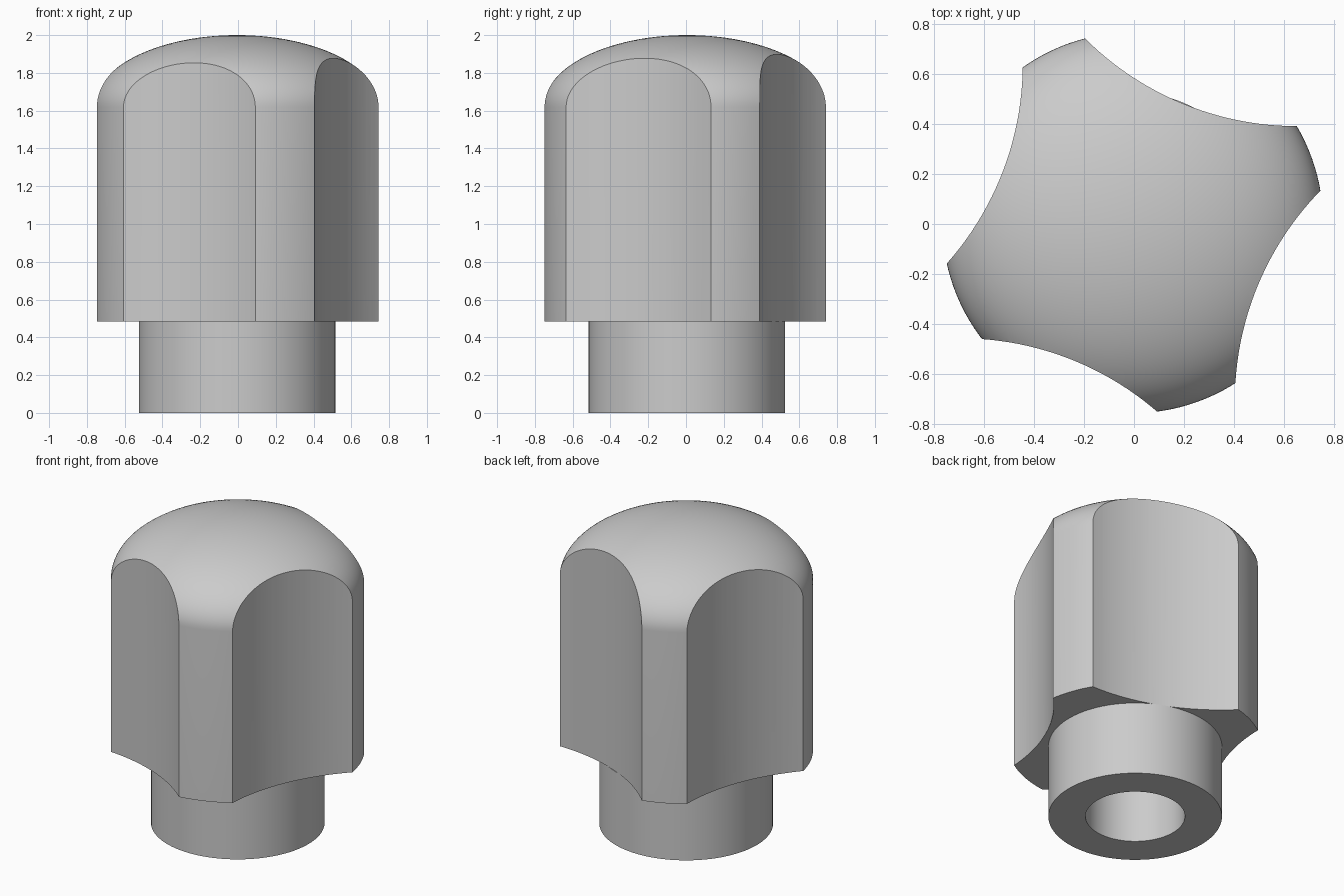
import bpy, bmesh, math
from mathutils import Matrix, Vector

cube = bpy.data.objects.get("Cube")
if cube:
    bpy.data.objects.remove(cube, do_unlink=True)

CENTRE = Vector((-0.005, 0.005, 0))
HEAD_R, COLLAR_R, BORE_R = 0.76, 0.52, 0.298
HEAD_Z, DOME_Z, TOP_Z, BORE_TOP = 0.485, 1.618, 2.0, 1.0
SCALLOP_R, SCALLOP_DIST = 1.2, 1.757
SCALLOP_ANGLE = math.radians(67.5)
SEGMENTS = 128

grey = bpy.data.materials.new("plain grey")
grey.use_nodes = True
colour = (0.6, 0.6, 0.6, 1)
grey.diffuse_color = colour
grey.node_tree.nodes["Principled BSDF"].inputs["Base Color"].default_value = colour


def add_object(name, bm):
    bmesh.ops.recalc_face_normals(bm, faces=bm.faces)
    mesh = bpy.data.meshes.new(name)
    bm.to_mesh(mesh)
    bm.free()
    mesh.materials.append(grey)
    obj = bpy.data.objects.new(name, mesh)
    bpy.context.collection.objects.link(obj)
    return obj


def lathe(name, profile):
    bm = bmesh.new()
    verts = [bm.verts.new((r, 0, z)) for r, z in profile]
    edges = [bm.edges.new(pair) for pair in zip(verts, verts[1:])]
    bmesh.ops.spin(bm, geom=verts + edges, cent=(0, 0, 0), axis=(0, 0, 1),
                   angle=math.tau, steps=SEGMENTS, use_duplicate=False)
    bmesh.ops.remove_doubles(bm, verts=bm.verts, dist=0.0001)
    bmesh.ops.translate(bm, verts=bm.verts, vec=CENTRE)
    return add_object(name, bm)


# Knob: blind bore, collar, flat underside, straight wall and elliptical dome
profile = [(0, BORE_TOP), (BORE_R, BORE_TOP), (BORE_R, 0), (COLLAR_R, 0),
           (COLLAR_R, HEAD_Z), (HEAD_R, HEAD_Z)]
steps = 28
for i in range(steps):
    a = math.pi / 2 * i / steps
    profile.append((HEAD_R * math.cos(a), DOME_Z + (TOP_Z - DOME_Z) * math.sin(a)))
profile.append((0, TOP_Z))
knob = lathe("grip_knob", profile)

# Four cylindrical scallops, their pattern slightly off the knob's axis
bm = bmesh.new()
height = 2.0
shift = -0.041 * Vector((math.cos(SCALLOP_ANGLE), math.sin(SCALLOP_ANGLE), 0))
cutters = []
for k in range(4):
    a = SCALLOP_ANGLE + k * math.pi / 2
    bm = bmesh.new()
    place = CENTRE + shift + SCALLOP_DIST * Vector((math.cos(a), math.sin(a), 0))
    place.z = HEAD_Z + height / 2
    bmesh.ops.create_cone(bm, cap_ends=True, segments=192, radius1=SCALLOP_R,
                          radius2=SCALLOP_R, depth=height,
                          matrix=Matrix.Translation(place))
    cutter = add_object(f"scallop_cutter_{k + 1}", bm)
    cutter.hide_render = True
    cutters.append(cutter)

bpy.ops.object.select_all(action='DESELECT')
bpy.context.view_layer.objects.active = knob
knob.select_set(True)
for cutter in cutters:
    cut = knob.modifiers.new("scallop", 'BOOLEAN')
    cut.operation = 'DIFFERENCE'
    cut.solver = 'EXACT'
    cut.object = cutter
    bpy.ops.object.modifier_apply(modifier=cut.name)
    bpy.data.objects.remove(cutter, do_unlink=True)

bpy.ops.object.shade_smooth_by_angle(angle=math.radians(30))
